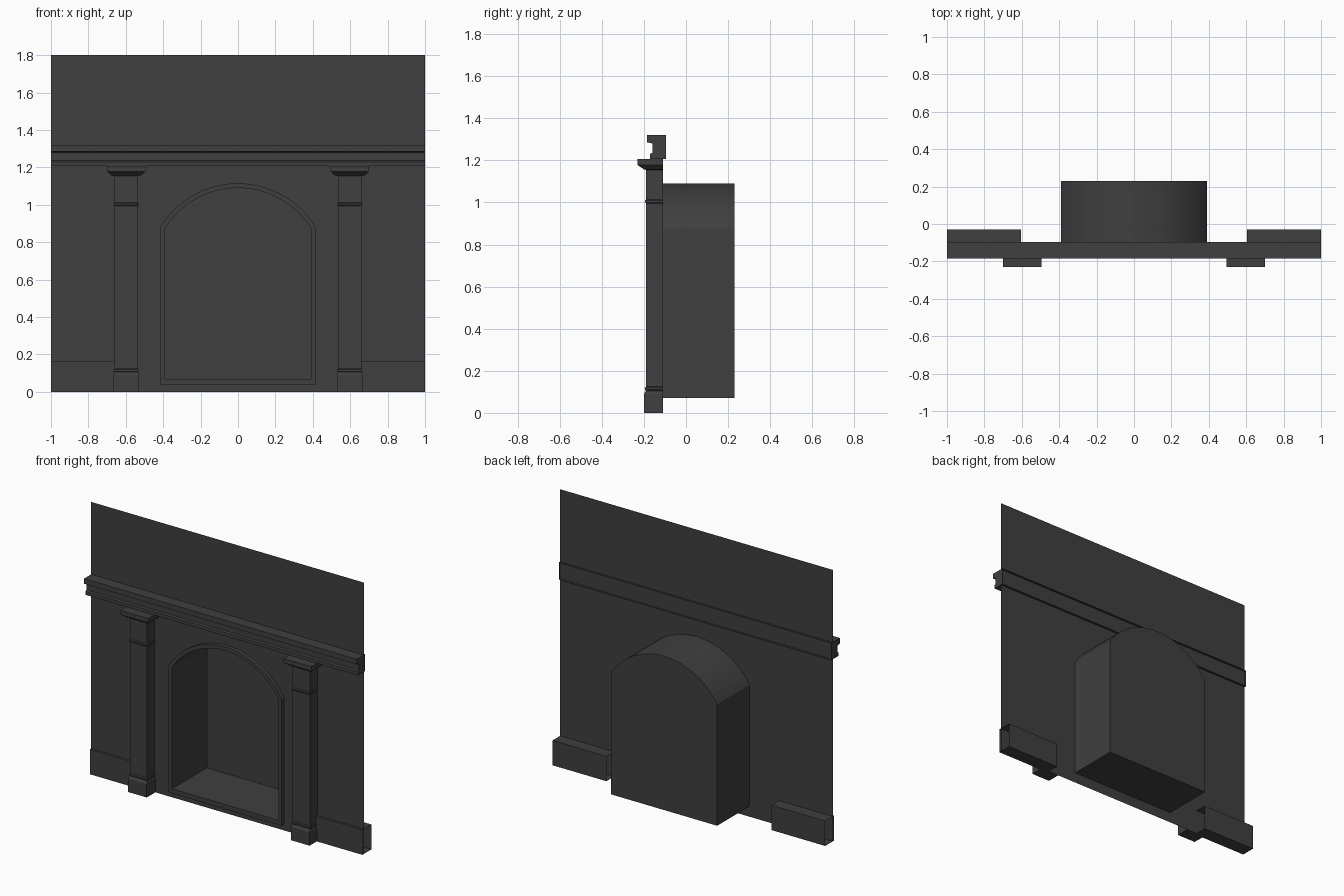
import bpy, bmesh, math

if "Cube" in bpy.data.objects:
    bpy.data.objects.remove(bpy.data.objects["Cube"])

WALL_Y = -0.11
FRAME_Y = -0.135
BACK_Y = 0.23

mat = bpy.data.materials.new("dark_grey")
mat.diffuse_color = (0.05, 0.05, 0.05, 1)
mat.use_nodes = True
mat.node_tree.nodes["Principled BSDF"].inputs["Base Color"].default_value = mat.diffuse_color


def make_object(name, bm, fix_normals=True):
    if fix_normals:
        bmesh.ops.recalc_face_normals(bm, faces=bm.faces[:])
    mesh = bpy.data.meshes.new(name)
    bm.to_mesh(mesh)
    bm.free()
    mesh.materials.append(mat)
    obj = bpy.data.objects.new(name, mesh)
    bpy.context.collection.objects.link(obj)
    return obj


def loft(name, rings, closed=True, caps=(), fix_normals=True):
    """Join successive point rings with quads; optionally cap first / last ring."""
    bm = bmesh.new()
    loops = [[bm.verts.new(p) for p in ring] for ring in rings]
    n = len(loops[0])
    for a, b in zip(loops, loops[1:]):
        for i in range(n if closed else n - 1):
            j = (i + 1) % n
            bm.faces.new((a[i], a[j], b[j], b[i]))
    for k in caps:
        bm.faces.new(loops[k])
    return make_object(name, bm, fix_normals)


def mirror_x(obj):
    mod = obj.modifiers.new("mirror", 'MIRROR')
    mod.use_axis[0] = True
    mod.use_clip = True
    mod.merge_threshold = 0.0001


def half_arch(half, bottom, spring, top, steps=14):
    """Right half of the arched outline from crown down to the bottom centre."""
    rise = top - spring
    r = (half * half + rise * rise) / (2 * rise)
    end = math.asin(half / r)
    pts = [(r * math.sin(end * i / steps), top - r + r * math.cos(end * i / steps))
           for i in range(steps + 1)]
    return pts + [(half, bottom), (0, bottom)]


def full_arch(*args):
    h = half_arch(*args)
    return h + [(-x, z) for x, z in reversed(h[1:-1])]


INNER = (0.39, 0.07, 0.875, 1.09)
OUTER = (0.415, 0.04, 0.88, 1.115)

# back wall with arched opening: one half, mirrored
bm = bmesh.new()
outline = half_arch(*INNER) + [(0, 0), (1, 0), (1, 1.8), (0, 1.8)]
bm.faces.new([bm.verts.new((x, WALL_Y, z)) for x, z in outline])
bm.normal_update()
if bm.faces[:][0].normal.y > 0:
    bmesh.ops.reverse_faces(bm, faces=bm.faces[:])
mirror_x(make_object("wall_panel", bm, False))

# raised arch border
inner, outer = full_arch(*INNER), full_arch(*OUTER)
loft("arch_border", [[(x, WALL_Y, z) for x, z in outer],
                     [(x, FRAME_Y, z) for x, z in outer],
                     [(x, FRAME_Y, z) for x, z in inner],
                     [(x, WALL_Y, z) for x, z in inner]])

# recess, open to the front
recess = loft("arched_recess", [[(x, WALL_Y, z) for x, z in inner],
                                [(x, BACK_Y, z) for x, z in inner]], caps=(1,))
recess.data.flip_normals()

# pilasters: (half width, front y, z) sections from base to capital
CX = 0.5975
sections = [(0.068, -0.2, 0), (0.068, -0.2, 0.09), (0.063, -0.19, 0.105),
            (0.067, -0.195, 0.11), (0.067, -0.195, 0.12), (0.063, -0.19, 0.125),
            (0.063, -0.19, 0.995), (0.067, -0.195, 1.0), (0.067, -0.195, 1.008),
            (0.063, -0.19, 1.013), (0.063, -0.19, 1.155), (0.08, -0.2, 1.157),
            (0.1025, -0.23, 1.178), (0.1025, -0.23, 1.207)]
rings = [[(CX - w, WALL_Y, z), (CX - w, y, z), (CX + w, y, z), (CX + w, WALL_Y, z)]
         for w, y, z in sections]
mirror_x(loft("pilasters", rings, caps=(0, -1)))

# skirting: hollow rectangular run, open at the ends
skirt = [(-0.125, 0), (-0.125, 0.165), (-0.03, 0.165), (-0.03, 0)]
mirror_x(loft("skirting", [[(x, y, z) for y, z in skirt] for x in (0.605, 1)]))

# mantel moulding: open at the back, capped at the ends
profile = [(-0.095, 1.207), (-0.17, 1.207), (-0.17, 1.23), (-0.16, 1.236),
           (-0.16, 1.28), (-0.185, 1.286), (-0.185, 1.32), (-0.095, 1.32)]
loft("mantel_moulding", [[(x, y, z) for y, z in profile] for x in (-1, 1)],
     closed=False, caps=(0, 1))
